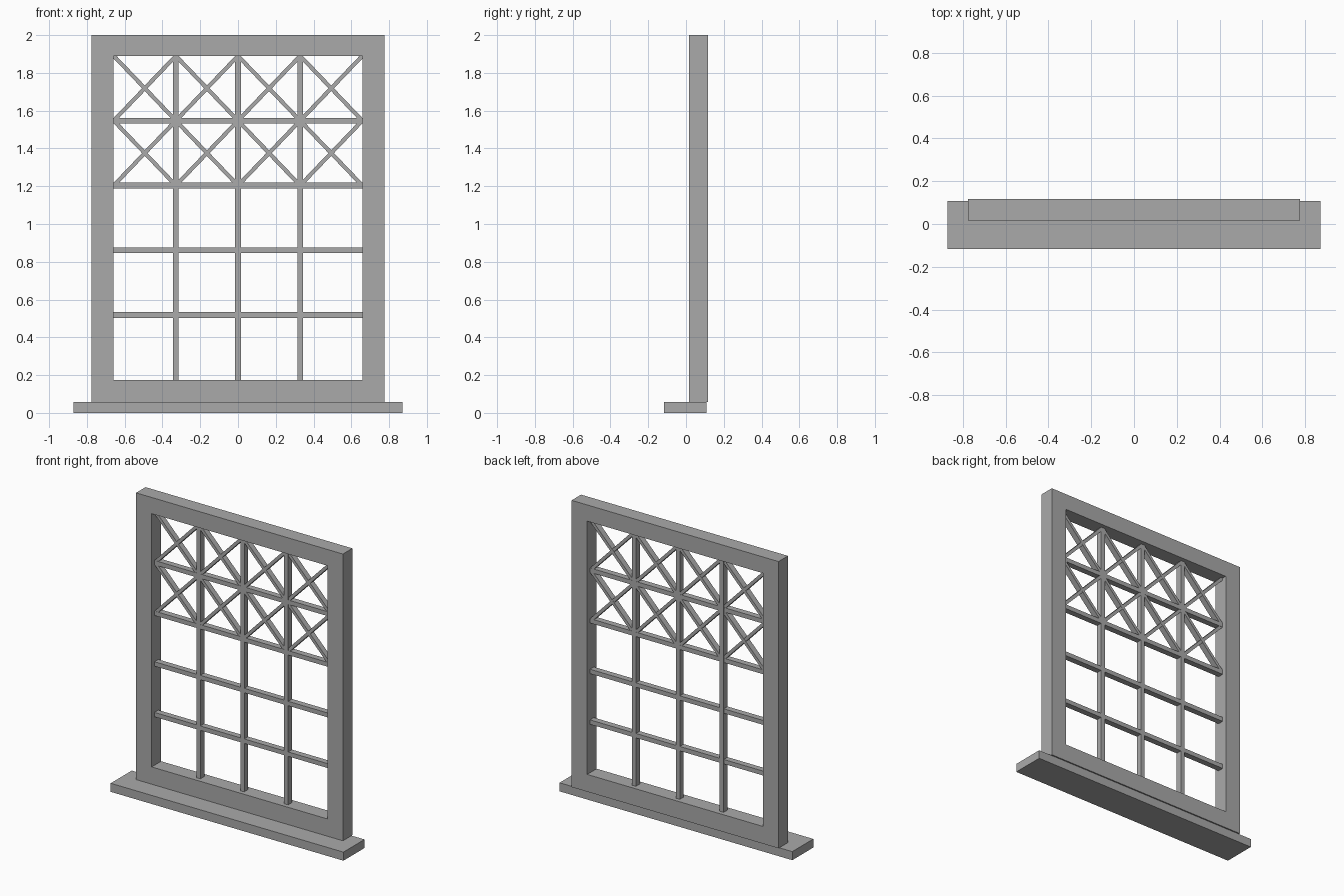
import bpy, bmesh, math
from mathutils import Matrix

if "Cube" in bpy.data.objects:
    bpy.data.objects.remove(bpy.data.objects["Cube"])

paint = bpy.data.materials.new("grey_paint")
paint.diffuse_color = (0.4, 0.4, 0.4, 1)
paint.use_nodes = True
paint.node_tree.nodes["Principled BSDF"].inputs["Base Color"].default_value = paint.diffuse_color

# Key dimensions
Y0, Y1 = 0.016, 0.117            # frame front and back
YC = (Y0 + Y1) / 2
HW, BOT, TOP = 0.775, 0.058, 2.0   # frame outer
IW, IB, IT = 0.658, 0.175, 1.89  # frame opening
COLS, ROWS = 4, 5
CW, CH = 2 * IW / COLS, (IT - IB) / ROWS
BAR, DEPTH = 0.03, 0.042


def finish(name, bm):
    bmesh.ops.recalc_face_normals(bm, faces=bm.faces)
    mesh = bpy.data.meshes.new(name)
    bm.to_mesh(mesh)
    bm.free()
    mesh.materials.append(paint)
    obj = bpy.data.objects.new(name, mesh)
    bpy.context.collection.objects.link(obj)
    return obj


def box(name, size, centre, tilt=0):
    bm = bmesh.new()
    m = (Matrix.Translation(centre) @ Matrix.Rotation(tilt, 4, 'Y')
         @ Matrix.Diagonal((*size, 1)))
    bmesh.ops.create_cube(bm, size=1, matrix=m)
    return finish(name, bm)


# Window sill
box("sill", (1.744, 0.225, BOT), (0, -0.0045, BOT / 2))

# Outer frame: a ring in the front plane, extruded backwards
bm = bmesh.new()
outer = [(-HW, BOT), (HW, BOT), (HW, TOP), (-HW, TOP)]
inner = [(-IW, IB), (IW, IB), (IW, IT), (-IW, IT)]
o = [bm.verts.new((x, Y0, z)) for x, z in outer]
i = [bm.verts.new((x, Y0, z)) for x, z in inner]
ring = [bm.faces.new((o[k], o[(k + 1) % 4], i[(k + 1) % 4], i[k])) for k in range(4)]
ext = bmesh.ops.extrude_face_region(bm, geom=ring, use_keep_orig=True)
back = [v for v in ext["geom"] if isinstance(v, bmesh.types.BMVert)]
bmesh.ops.translate(bm, verts=back, vec=(0, Y1 - Y0, 0))
finish("frame", bm)

# Straight glazing bars
for c in range(1, COLS):
    box("upright_bar", (BAR, DEPTH, IT - IB), (-IW + c * CW, YC, (IT + IB) / 2))
for r in range(1, ROWS):
    box("cross_bar", (2 * IW, DEPTH - 0.001, BAR), (0, YC, IB + r * CH))

# Crossed lattice bars in the top two rows of panes
length, angle = math.hypot(CW, CH), math.atan2(CH, CW)
for r in (ROWS - 2, ROWS - 1):
    for c in range(COLS):
        centre = (-IW + (c + 0.5) * CW, YC, IB + (r + 0.5) * CH)
        for side in (-1, 1):
            box("lattice_bar", (length, DEPTH - 0.003 - 0.001 * side, 0.021),
                centre, side * angle)
